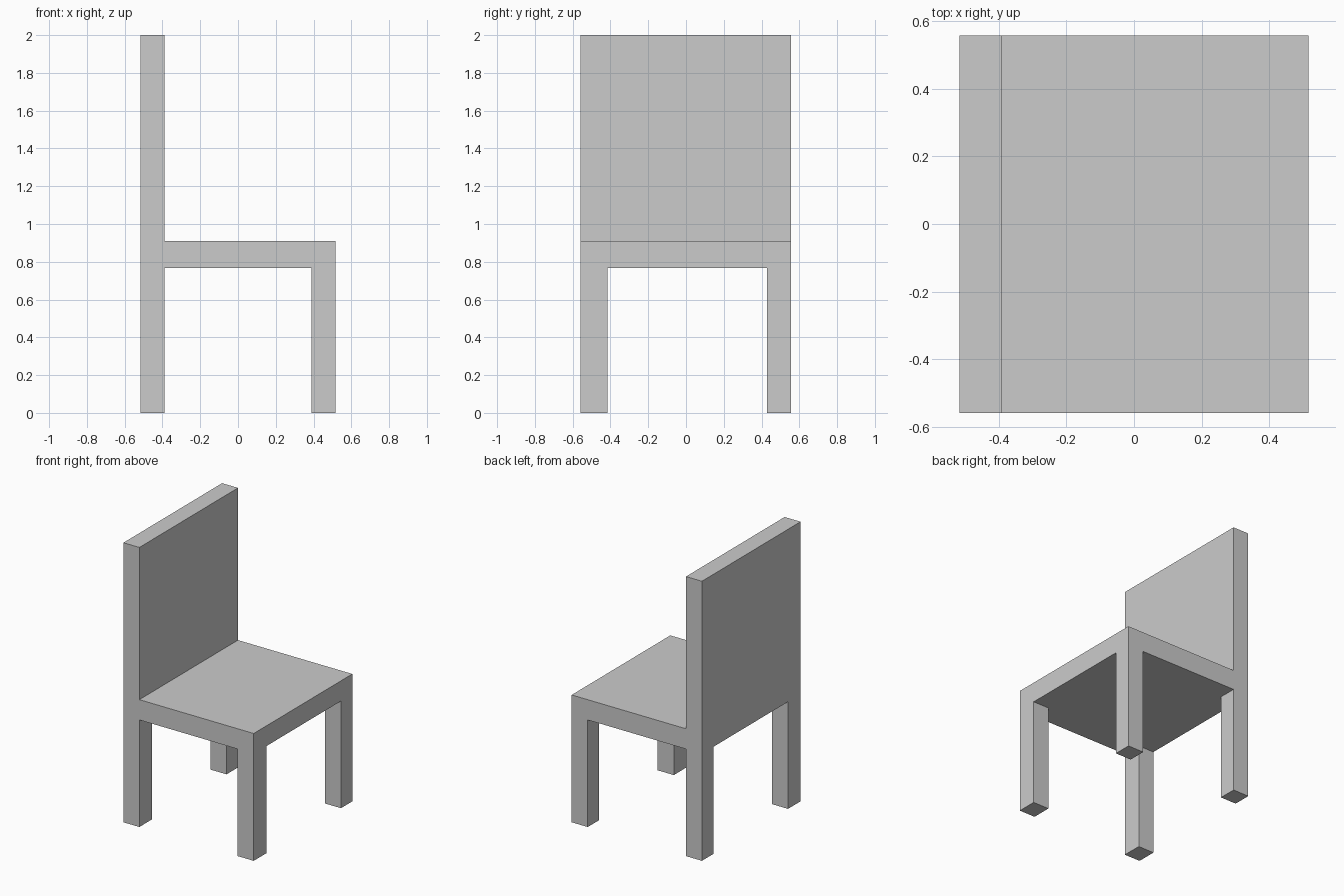
import bpy, bmesh, math
from itertools import product

if "Cube" in bpy.data.objects:
    bpy.data.objects.remove(bpy.data.objects["Cube"])

# Grid lines that divide the chair into cells: back / middle / front, etc.
XS = [-0.516, -0.39, 0.388, 0.515]
YS = [-0.558, -0.416, 0.428, 0.557]
ZS = [0.0, 0.766, 0.911, 2.0]
GRID = (XS, YS, ZS)

legs = {(i, j, 0) for i in (0, 2) for j in (0, 2)}
seat = {(i, j, 1) for i in range(3) for j in range(3)}
backrest = {(0, j, 2) for j in range(3)}
solid = legs | seat | backrest

# One watertight skin: a face wherever a filled cell meets empty space
bm = bmesh.new()
verts = {}


def corner(key):
    if key not in verts:
        verts[key] = bm.verts.new([GRID[a][key[a]] for a in range(3)])
    return verts[key]


for cell in solid:
    for axis, side in product(range(3), (0, 1)):
        neighbour = list(cell)
        neighbour[axis] += 2 * side - 1
        if tuple(neighbour) in solid:
            continue
        u, v = (axis + 1) % 3, (axis + 2) % 3
        loop = []
        for du, dv in ((0, 0), (1, 0), (1, 1), (0, 1)):
            k = list(cell)
            k[axis] += side
            k[u] += du
            k[v] += dv
            loop.append(corner(tuple(k)))
        bm.faces.new(loop if side else loop[::-1])

# Merge coplanar faces into clean panels
bmesh.ops.dissolve_limit(bm, angle_limit=math.radians(1),
                         verts=bm.verts[:], edges=bm.edges[:])

mesh = bpy.data.meshes.new("chair")
bm.to_mesh(mesh)
bm.free()
bpy.context.collection.objects.link(bpy.data.objects.new("chair", mesh))
